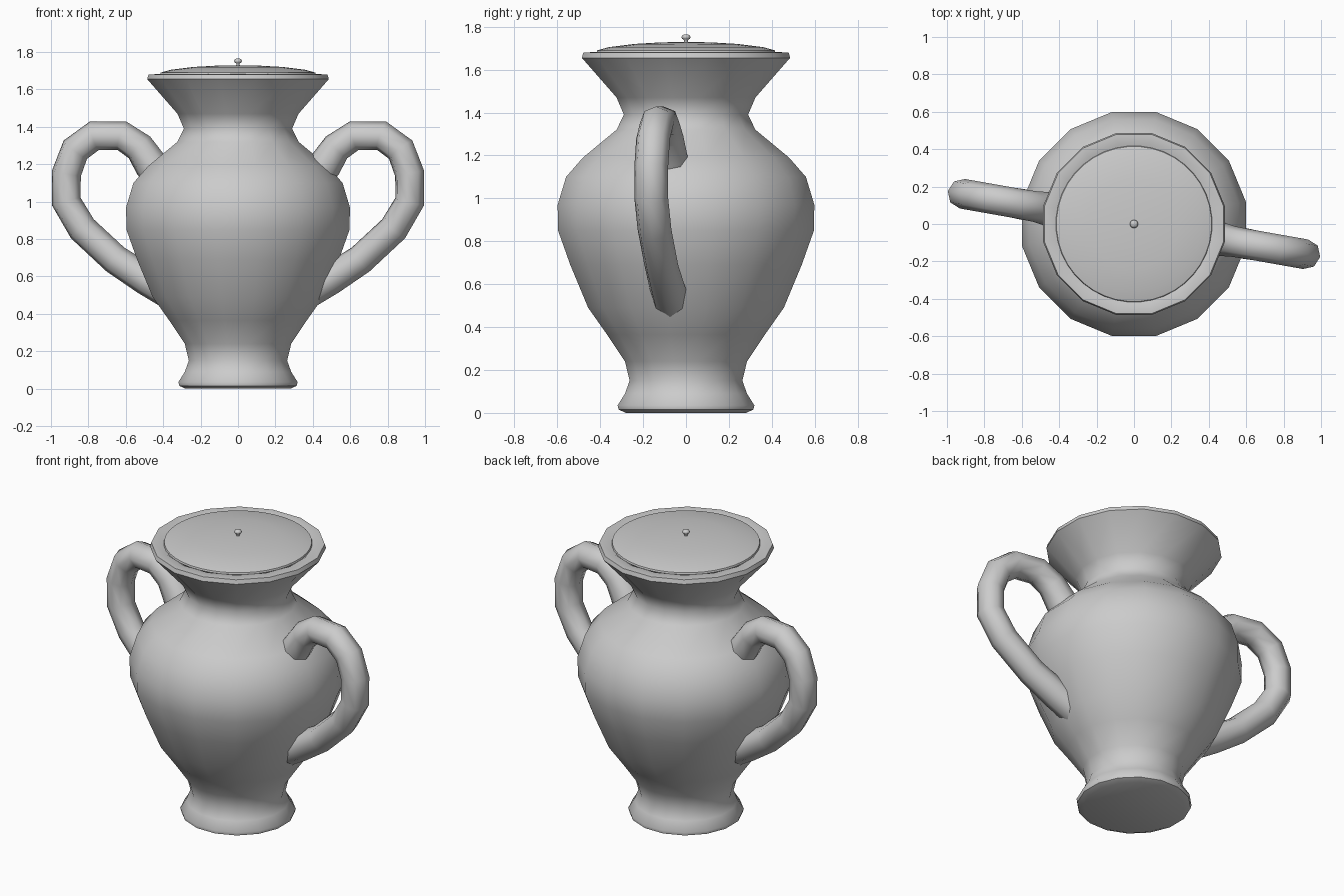
import bpy, bmesh
from math import sin, cos, pi, radians
from mathutils import Vector

if "Cube" in bpy.data.objects:
    bpy.data.objects.remove(bpy.data.objects["Cube"])


def finish(name, bm, angle):
    bmesh.ops.recalc_face_normals(bm, faces=bm.faces)
    me = bpy.data.meshes.new(name)
    bm.to_mesh(me)
    bm.free()
    ob = bpy.data.objects.new(name, me)
    bpy.context.collection.objects.link(ob)
    bpy.ops.object.select_all(action='DESELECT')
    ob.select_set(True)
    bpy.context.view_layer.objects.active = ob
    bpy.ops.object.shade_smooth_by_angle(angle=radians(angle))
    return ob


def skin(bm, rings):
    """Bridge rings of vertices and cap both ends."""
    n = len(rings[0])
    for a, b in zip(rings, rings[1:]):
        for i in range(n):
            j = (i + 1) % n
            bm.faces.new((a[i], a[j], b[j], b[i]))
    bm.faces.new(rings[0])
    bm.faces.new(rings[-1])


def lathe(name, profile, n, angle=50):
    bm = bmesh.new()
    skin(bm, [[bm.verts.new((r * cos(2 * pi * (i + .5) / n),
                             r * sin(2 * pi * (i + .5) / n), z))
               for i in range(n)] for r, z in profile])
    return finish(name, bm, angle)


def handle(name, path, turn, sides=8):
    # path points are (distance from axis, height, tube radius)
    bm = bmesh.new()
    out = Vector((cos(turn), sin(turn), 0))
    side = Vector((-sin(turn), cos(turn), 0))
    up = Vector((0, 0, 1))
    pts = [out * d + up * z for d, z, r in path]
    rings = []
    for k, p in enumerate(pts):
        a = (p - pts[k - 1]).normalized() if k else Vector()
        b = (pts[k + 1] - p).normalized() if k < len(pts) - 1 else Vector()
        nrm = (a + b).normalized().cross(side)
        r = path[k][2]
        rings.append([bm.verts.new(p + r * (nrm * cos(2 * pi * i / sides)
                                            + side * sin(2 * pi * i / sides)))
                      for i in range(sides)])
    skin(bm, rings)
    return finish(name, bm, 60)


# vase body with foot, belly, neck and flared rim
lathe("vase_body", [
    (.285, 0), (.32, .015), (.325, .035), (.29, .09), (.268, .15),
    (.29, .24), (.375, .365), (.465, .49), (.55, .69), (.608, .85),
    (.61, .97), (.57, 1.10), (.49, 1.19), (.33, 1.32), (.295, 1.39),
    (.33, 1.47), (.495, 1.655), (.488, 1.68), (.43, 1.682), (.40, 1.665)], 16)

# domed lid
lathe("lid", [(.40, 1.66), (.418, 1.68), (.415, 1.69), (.36, 1.705),
              (.24, 1.72), (.12, 1.727), (.03, 1.729)], 40)

# lid knob on a thin stem
lathe("lid_knob", [(.010, 1.725), (.009, 1.738), (.018, 1.744), (.022, 1.752),
                   (.018, 1.760), (.008, 1.765)], 16, 80)

# two opposite handles
loop = [(.38, 1.08, .095), (.475, 1.20, .09), (.535, 1.29, .082),
        (.63, 1.352, .08), (.78, 1.352, .08), (.883, 1.278, .08),
        (.932, 1.15, .08), (.932, 1.00, .08), (.845, .855, .08),
        (.665, .69, .08), (.50, .585, .085), (.38, .52, .09)]
for name, turn in (("right_handle", -10), ("left_handle", 170)):
    handle(name, loop, radians(turn))
